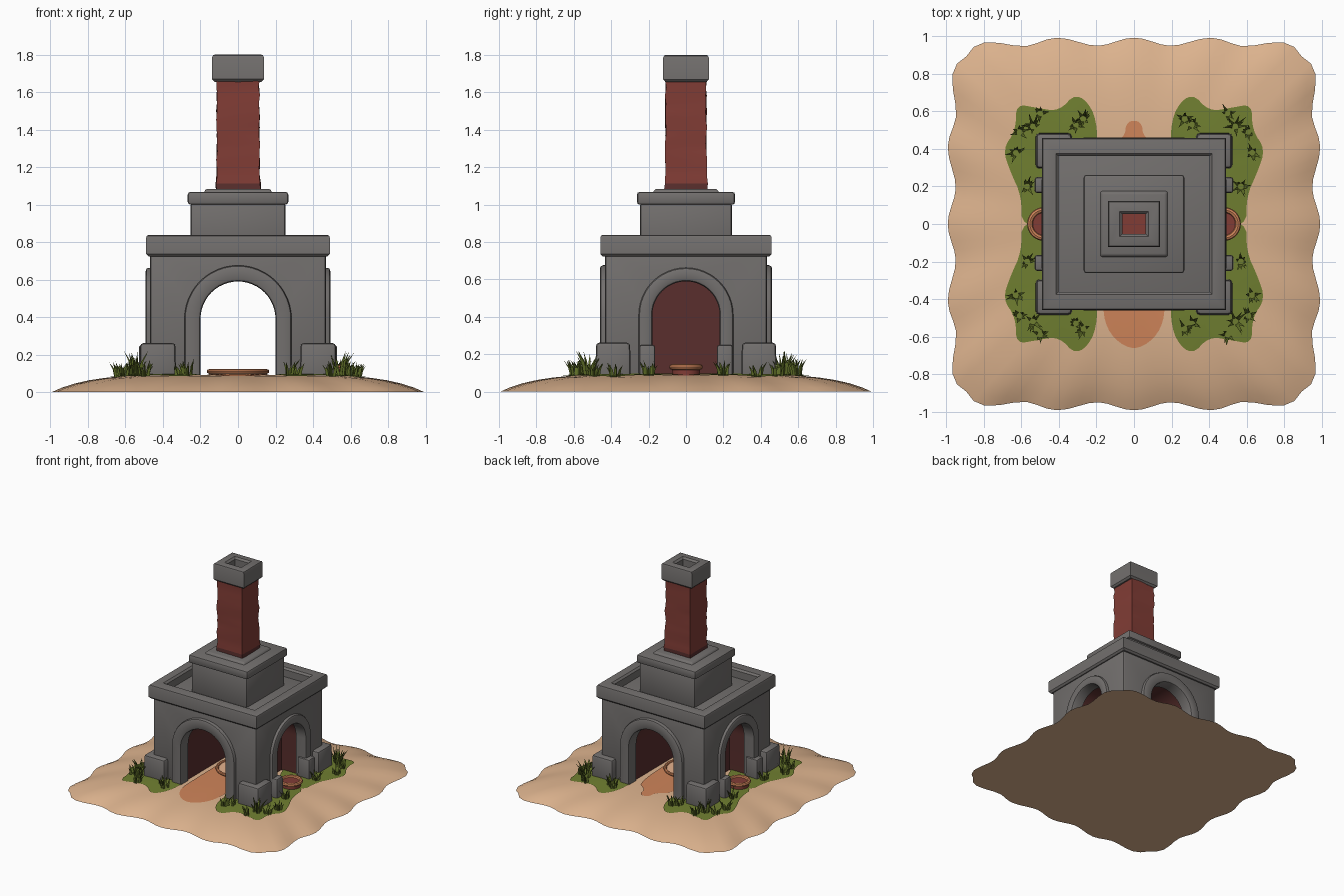
import bpy, bmesh, math, random
from math import sin, cos, pi

if "Cube" in bpy.data.objects:
    bpy.data.objects.remove(bpy.data.objects["Cube"])
random.seed(4)

def mat(name, r, g, b):
    m = bpy.data.materials.new(name)
    m.diffuse_color = (r, g, b, 1)
    m.use_nodes = True
    m.node_tree.nodes["Principled BSDF"].inputs["Base Color"].default_value = m.diffuse_color
    return m

SAND = mat("sand", 0.72, 0.45, 0.27)
STONE = mat("grey stone", 0.17, 0.16, 0.155)
BRICK = mat("red brick", 0.22, 0.046, 0.036)
SOOT = mat("dark brick", 0.10, 0.028, 0.026)
CLAY = mat("orange clay", 0.62, 0.23, 0.10)
EMBER = mat("pale ash", 0.80, 0.45, 0.27)
TURF = mat("turf green", 0.16, 0.21, 0.03)
BLADE = mat("grass green", 0.11, 0.15, 0.02)

def finish(name, bm, *mats):
    bmesh.ops.recalc_face_normals(bm, faces=bm.faces)
    me = bpy.data.meshes.new(name)
    bm.to_mesh(me)
    bm.free()
    for m in mats:
        me.materials.append(m)
    ob = bpy.data.objects.new(name, me)
    bpy.context.collection.objects.link(ob)
    return ob

def from_data(name, verts, faces, *mats):
    bm = bmesh.new()
    vs = [bm.verts.new(v) for v in verts]
    for f in faces:
        bm.faces.new([vs[i] for i in f])
    return finish(name, bm, *mats)

def box(name, x0, x1, y0, y1, z0, z1, m, bevel=0.012, top=1.0):
    bm = bmesh.new()
    bmesh.ops.create_cube(bm, size=1)
    for v in bm.verts:
        k = top if v.co.z > 0 else 1
        v.co = ((x0 + x1) / 2 + v.co.x * (x1 - x0) * k,
                (y0 + y1) / 2 + v.co.y * (y1 - y0) * k, z1 if v.co.z > 0 else z0)
    if bevel:
        bmesh.ops.bevel(bm, geom=bm.edges[:], offset=bevel, segments=2, profile=0.5, affect='EDGES')
    return finish(name, bm, m)

def frame(name, ox, oy, ix, iy, z0, z1, m, b=0.014):
    # rectangular ring with rounded edges, swept from a small profile
    prof = [(0, z0 + b), (b, z0), (1, z0), (1, z1 - b), (1 - b, z1), (b, z1), (b * .3, z1 - b * .3), (0, z1 - b)]
    vs, fs = [], []
    n = len(prof)
    for sx, sy in ((1, 1), (-1, 1), (-1, -1), (1, -1)):
        for t, z in prof:
            vs.append((sx * (ox + (ix - ox) * t if t in (0, 1) else (ox - t if t < .5 else ix + 1 - t)),
                       sy * (oy + (iy - oy) * t if t in (0, 1) else (oy - t if t < .5 else iy + 1 - t)), z))
    for c in range(4):
        for i in range(n):
            j, d = (i + 1) % n, (c + 1) % 4
            fs.append((c * n + i, c * n + j, d * n + j, d * n + i))
    return from_data(name, vs, fs, m)

# sand mound: scalloped rounded square
def radius(a):
    c, s = abs(cos(a)), abs(sin(a))
    r = 0.972 / (c ** 8 + s ** 8) ** 0.125
    t = min(c, s) * r
    return r * (1 + 0.022 * cos(2 * pi * t / 0.4))

PROFILE = [(0, .092), (.5, .09), (.62, .085), (.72, .075), (.8, .063), (.88, .045), (.95, .022), (1, 0)]

def height(x, y):
    s = math.hypot(x, y) / radius(math.atan2(y, x))
    for (s0, z0), (s1, z1) in zip(PROFILE, PROFILE[1:]):
        if s <= s1:
            return z0 + (z1 - z0) * (s - s0) / (s1 - s0)
    return 0

N = 128
vs, fs = [(0, 0, PROFILE[0][1])], []
for s, z in PROFILE[1:]:
    for i in range(N):
        a = 2 * pi * i / N
        vs.append((s * radius(a) * cos(a), s * radius(a) * sin(a), z))
for i in range(N):
    j = (i + 1) % N
    fs.append((0, 1 + i, 1 + j))
    for k in range(len(PROFILE) - 2):
        fs.append((1 + k * N + i, 1 + k * N + N + i, 1 + k * N + N + j, 1 + k * N + j))
last = 1 + (len(PROFILE) - 2) * N
fs.append([last + i for i in range(N)])
from_data("sand_mound", vs, fs, SAND)

# ground patches that follow the mound
def patch(name, pts, centre, m, lift):
    for _ in range(2):  # corner-cutting smoothing
        pts = [(p[0] * (1 - k) + q[0] * k, p[1] * (1 - k) + q[1] * k)
               for p, q in zip(pts, pts[1:] + pts[:1]) for k in (.25, .75)]
    vs, n, fs = [], len(pts), []
    for k in (0.001, .35, .7, 1):
        for x, y in pts:
            px, py = centre[0] + (x - centre[0]) * k, centre[1] + (y - centre[1]) * k
            vs.append((px, py, height(px, py) + lift))
    for k in range(3):
        for i in range(n):
            j = (i + 1) % n
            fs.append((k * n + i, k * n + n + i, k * n + n + j, k * n + j))
    return from_data(name, vs, fs, m)

TURF_EDGE = [(.35, -.02), (.6, -.02), (.6, .15), (.66, .28), (.7, .4), (.63, .5), (.63, .64), (.52, .62),
             (.4, .6), (.31, .7), (.22, .62), (.19, .47), (.22, .36)]
for sx in (1, -1):
    for sy in (1, -1):
        ob = patch("turf", [(sx * x, sy * y) for x, y in TURF_EDGE], (sx * .43, sy * .34), TURF, .007)
        if ob.data.polygons[0].normal.z < 0:
            ob.data.flip_normals()
ob = patch("clay_path", [(-.17, -.4), (-.15, -.56), (-.05, -.66), (.05, -.66), (.15, -.56), (.17, -.4),
           (.17, .38), (.05, .46), (.04, .55), (-.04, .55), (-.05, .46), (-.17, .38)], (0, 0), CLAY, .005)
if ob.data.polygons[0].normal.z < 0:
    ob.data.flip_normals()

# furnace body, cut by a tunnel and two side niches
body = box("furnace_body", -.468, .468, -.432, .432, .05, .765, STONE, .014)
body.data.materials.append(SOOT)

def cut(hw, spring, d0, d1, along_x):
    prof = [(-hw, 0), (hw, 0)] + [(hw * cos(pi * i / 20), spring + hw * sin(pi * i / 20)) for i in range(21)]
    n = len(prof)
    vs = [((d, u, z) if along_x else (u, d, z)) for d in (d0, d1) for u, z in prof]
    fs = [range(n), range(n, 2 * n)] + [(i, (i + 1) % n, (i + 1) % n + n, i + n) for i in range(n)]
    cutter = from_data("cutter", vs, fs)
    cutter.hide_render = True
    bpy.context.view_layer.objects.active = body
    md = body.modifiers.new("cut", 'BOOLEAN')
    md.operation, md.solver, md.object = 'DIFFERENCE', 'EXACT', cutter
    bpy.ops.object.modifier_apply(modifier=md.name)
    bpy.data.objects.remove(cutter)

cut(.21, .39, -.6, .6, False)
cut(.19, .41, .26, .7, True)
cut(.19, .41, -.7, -.26, True)
for p in body.data.polygons:
    c = p.center
    inside = abs(c.x) < .455 and abs(c.y) < .418 and .055 < c.z < .72
    p.material_index = 1 if inside else 0

# stone arch surrounds on all four sides
def surround(name, hw, spring, w, d0, d1, angle):
    b = .016
    prof = [(0, d0), (w, d0), (w, d1 - b), (w - b * .3, d1 - b * .3), (w - b, d1), (b, d1), (b * .3, d1 - b * .3), (0, d1 - b)]
    path = [(1, 0, .06 - spring)] + [(cos(pi * i / 24), sin(pi * i / 24), 0) for i in range(25)] + [(-1, 0, .06 - spring)]
    n, vs, fs = len(prof), [], []
    for cx, cz, drop in path:
        for r, d in prof:
            u, z = cx * (hw + r), spring + cz * (hw + r) + drop
            vs.append((u * cos(angle) + d * sin(angle), u * sin(angle) - d * cos(angle), z))
    for k in range(len(path) - 1):
        for i in range(n):
            j = (i + 1) % n
            fs.append((k * n + i, k * n + j, k * n + n + j, k * n + n + i))
    fs += [range(n), range((len(path) - 1) * n, len(path) * n)]
    from_data(name, vs, fs, STONE)

for a in (0, pi):
    surround("main_arch", .2, .39, .086, .36, .46, a)
    surround("side_arch", .18, .41, .073, .40, .492, a + pi / 2)

# corner buttresses and small side posts
for sx in (1, -1):
    for sy in (1, -1):
        x, y = sorted((sx * .33, sx * .525)), sorted((sy * .295, sy * .485))
        box("corner_block", *x, *y, .05, .262, STONE, .018, .96)
        x, y = sorted((sx * .42, sx * .53)), sorted((sy * .165, sy * .25))
        box("side_post", *x, *y, .05, .25, STONE, .012, .97)

# cornice and stepped roof
frame("cornice", .49, .458, .402, .362, .722, .838, STONE)
box("upper_block", -.252, .252, -.245, .245, .75, 1.01, STONE, .012)
box("upper_cap", -.268, .268, -.262, .262, 1.0, 1.068, STONE, .014)
box("chimney_step", -.19, .19, -.185, .185, 1.05, 1.084, STONE, .01, .9)

# brick chimney with uneven courses
ROWS = 15
vs, fs = [], []
for k in range(ROWS):
    z = 1.07 + .6 * k / (ROWS - 1)
    for cx, cy in ((1, 1), (0, 1), (-1, 1), (-1, 0), (-1, -1), (0, -1), (1, -1), (1, 0)):
        e = random.uniform(-.004, .004) + (.006 if k < 2 else 0)
        vs.append((cx * (.113 + e), cy * (.109 + e), z))
for k in range(ROWS - 1):
    for i in range(8):
        j = (i + 1) % 8
        fs.append((k * 8 + i, k * 8 + j, k * 8 + 8 + j, k * 8 + 8 + i))
fs.append(range((ROWS - 1) * 8, ROWS * 8))
chimney = from_data("chimney", vs, fs, BRICK, SOOT)
for p in chimney.data.polygons:
    p.material_index = 1 if p.center.z < 1.12 else 0
frame("chimney_cap", .138, .122, .062, .052, 1.655, 1.8, STONE)

# round basins in the side niches and the hearth in the middle
def basin(name, x, r, z, tube, fill):
    bm = bmesh.new()
    bmesh.ops.create_cone(bm, cap_ends=True, segments=24, radius1=r, radius2=r, depth=z - .06)
    bmesh.ops.translate(bm, vec=(x, 0, (z + .06) / 2), verts=bm.verts)
    finish(name + "_fill", bm, fill)
    bpy.ops.mesh.primitive_torus_add(major_segments=28, minor_segments=8, major_radius=r,
                                     minor_radius=tube, location=(x, 0, z))
    bpy.context.object.name = name + "_rim"
    bpy.context.object.data.materials.append(CLAY)

basin("left_basin", -.48, .075, .132, .015, BRICK)
basin("right_basin", .48, .075, .132, .015, BRICK)
basin("hearth", 0, .155, .11, .012, EMBER)

# grass tufts: bent three-sided blades
TUFTS = [(.27, .56, .09), (.31, .53, .07), (.5, .59, .09), (.54, .52, .13), (.61, .49, .07), (.63, .38, .08), (.57, .2, .08)]
vs, fs = [], []
for sx in (1, -1):
    for sy in (1, -1):
        for tx, ty, h in TUFTS:
            for _ in range(9):
                a, l = random.uniform(0, 2 * pi), h * random.uniform(.6, 1.05)
                x, y = sx * tx + .02 * cos(a), sy * ty + .02 * sin(a)
                z, lean, o = height(x, y), random.uniform(.15, .55) * l, len(vs)
                for t, w in ((0, .010), (.55, .007)):
                    for q in range(3):
                        b = a + q * 2 * pi / 3
                        vs.append((x + cos(a) * lean * t * t + w * cos(b), y + sin(a) * lean * t * t + w * sin(b), z + l * t))
                vs.append((x + cos(a) * lean, y + sin(a) * lean, z + l))
                for q in range(3):
                    r = (q + 1) % 3
                    fs += [(o + q, o + r, o + 3 + r, o + 3 + q), (o + 3 + q, o + 3 + r, o + 6)]
from_data("grass_tufts", vs, fs, BLADE)

# smooth shading with sharp edges kept
for ob in bpy.context.scene.objects:
    ob.select_set(ob.type == 'MESH')
bpy.context.view_layer.objects.active = body
bpy.ops.object.shade_smooth_by_angle(angle=math.radians(40))
